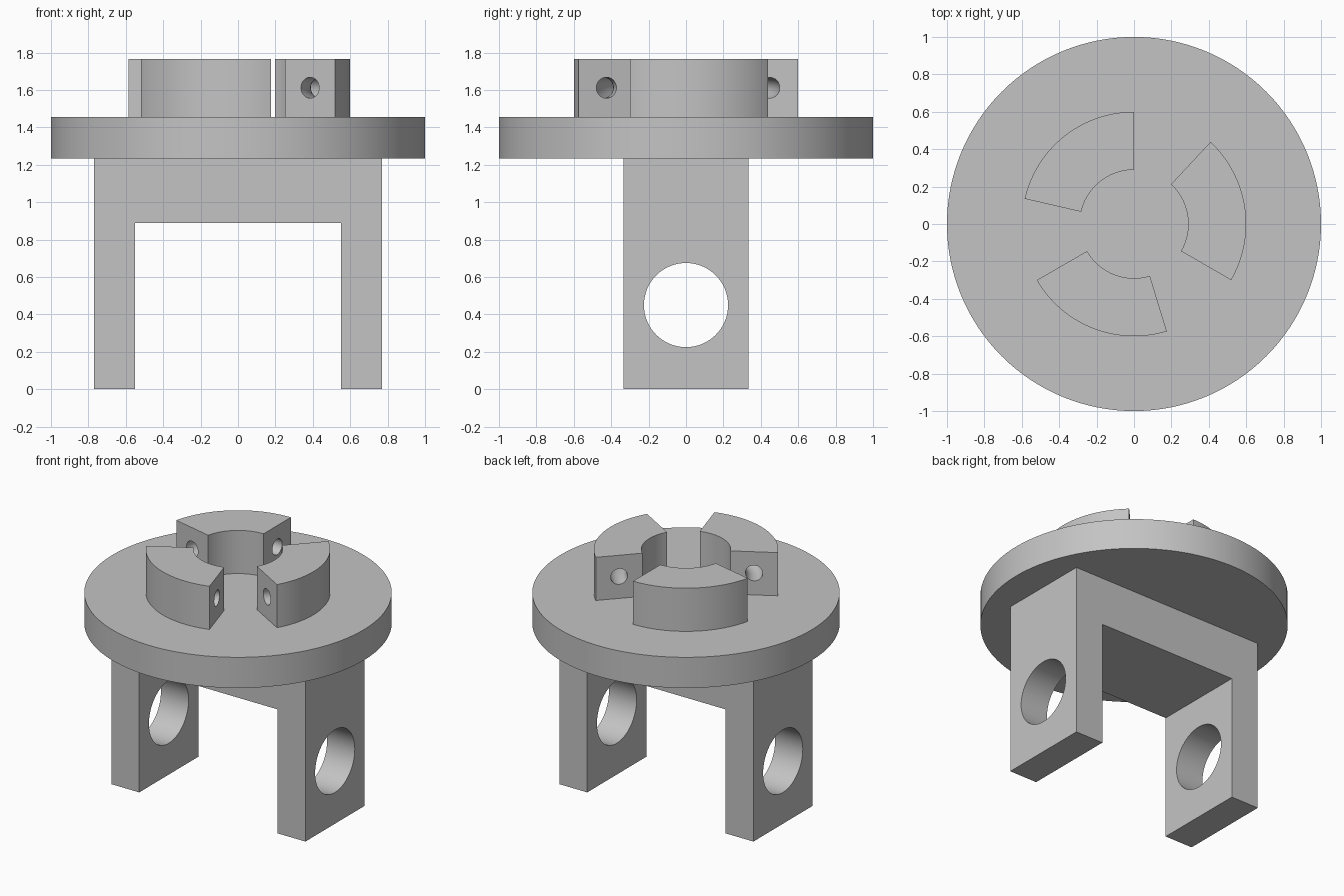
import bpy, bmesh
from math import radians, sin, cos, pi
from mathutils import Matrix

if "Cube" in bpy.data.objects:
    bpy.data.objects.remove(bpy.data.objects["Cube"], do_unlink=True)

grey = bpy.data.materials.new("plain grey")
grey.use_nodes = True
colour = (0.55, 0.55, 0.55, 1)
grey.diffuse_color = colour
grey.node_tree.nodes["Principled BSDF"].inputs["Base Color"].default_value = colour

DISC_BOTTOM, DISC_TOP, JAW_TOP = 1.235, 1.455, 1.765


def make_object(name, bm):
    bmesh.ops.recalc_face_normals(bm, faces=bm.faces)
    mesh = bpy.data.meshes.new(name)
    bm.to_mesh(mesh)
    bm.free()
    mesh.materials.append(grey)
    obj = bpy.data.objects.new(name, mesh)
    bpy.context.collection.objects.link(obj)
    return obj


def prism(name, points, direction):
    """Extrude a closed outline of 3D points along a direction."""
    bm = bmesh.new()
    face = bm.faces.new([bm.verts.new(p) for p in points])
    new = bmesh.ops.extrude_face_region(bm, geom=[face])["geom"]
    verts = [v for v in new if isinstance(v, bmesh.types.BMVert)]
    bmesh.ops.translate(bm, verts=verts, vec=direction)
    return make_object(name, bm)


def cylinder(name, radius, depth, matrix, segments):
    bm = bmesh.new()
    bmesh.ops.create_cone(bm, cap_ends=True, segments=segments, radius1=radius,
                          radius2=radius, depth=depth, matrix=matrix)
    return make_object(name, bm)


def cut(obj, cutter):
    mod = obj.modifiers.new("hole", 'BOOLEAN')
    mod.operation = 'DIFFERENCE'
    mod.solver = 'EXACT'
    mod.object = cutter
    bpy.context.view_layer.update()
    graph = bpy.context.evaluated_depsgraph_get()
    mesh = bpy.data.meshes.new_from_object(obj.evaluated_get(graph))
    obj.modifiers.clear()
    obj.data = mesh


def smooth(obj):
    bpy.ops.object.select_all(action='DESELECT')
    obj.select_set(True)
    bpy.context.view_layer.objects.active = obj
    bpy.ops.object.shade_smooth_by_angle(angle=radians(30))


# Fork: upside-down U with a cross hole through both legs
half = [(0.77, DISC_BOTTOM), (0.77, 0), (0.55, 0), (0.55, 0.89)]
outline = half + [(-x, z) for x, z in reversed(half)]
fork = prism("fork", [(x, -0.335, z) for x, z in outline], (0, 0.67, 0))
pin = cylinder("pin_hole_cutter", 0.225, 2,
               Matrix.Translation((0, 0, 0.45)) @ Matrix.Rotation(pi / 2, 4, 'Y'), 64)
cut(fork, pin)

# Round flange
flange = cylinder("flange", 1, DISC_TOP - DISC_BOTTOM,
                  Matrix.Translation((0, 0, (DISC_TOP + DISC_BOTTOM) / 2)), 128)

# Ring-shaped cutter for the curved bores in the jaws
bpy.ops.mesh.primitive_torus_add(major_segments=120, minor_segments=32,
                                 major_radius=0.445, minor_radius=0.056,
                                 location=(0, 0, 1.612))
ring = bpy.context.object
ring.name = "bore_cutter"
ring.data.materials.append(grey)

# Three curved jaws, evenly spaced
STEPS, SPAN = 32, 77
jaws = []
for i in range(3):
    angles = [radians(-30 + 120 * i + SPAN * s / STEPS) for s in range(STEPS + 1)]
    arc = [(0.6 * cos(a), 0.6 * sin(a), DISC_TOP) for a in angles]
    arc += [(0.29 * cos(a), 0.29 * sin(a), DISC_TOP) for a in reversed(angles)]
    jaw = prism(f"jaw_{i + 1}", arc, (0, 0, JAW_TOP - DISC_TOP))
    cut(jaw, ring)
    jaws.append(jaw)

for part in [fork, flange] + jaws:
    smooth(part)

# Cutters are no longer needed
for helper in (pin, ring):
    helper.hide_render = True
    bpy.data.objects.remove(helper, do_unlink=True)
